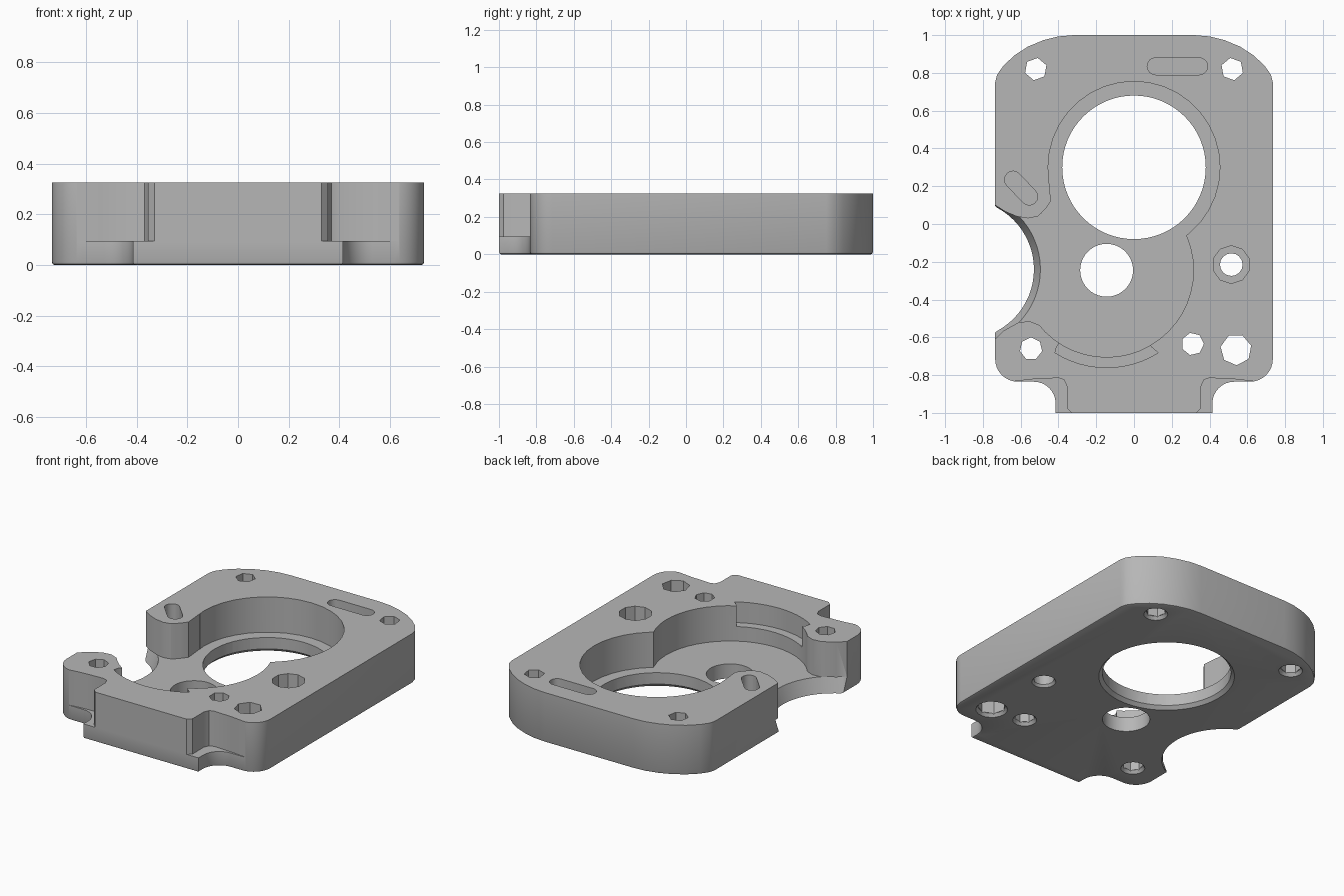
import bpy, bmesh
from math import cos, sin, pi, radians

if "Cube" in bpy.data.objects:
    bpy.data.objects.remove(bpy.data.objects["Cube"])

TOP, FLOOR = 0.325, 0.095

metal = bpy.data.materials.new("plain grey metal")
metal.use_nodes = True
GREY = (0.47, 0.47, 0.47, 1)
metal.diffuse_color = GREY
metal.node_tree.nodes["Principled BSDF"].inputs["Base Color"].default_value = GREY


def arc(x, y, r, a0, a1, n):
    """Points along an arc, angles in degrees."""
    angles = [radians(a0 + (a1 - a0) * i / n) for i in range(n + 1)]
    return [(x + r * cos(a), y + r * sin(a)) for a in angles]


def ring(x, y, r, n, turn=0):
    return arc(x, y, r, turn, turn + 360, n)[:-1]


def prism(name, base, z0, z1, top=None, bevel=0):
    """Solid between a base outline and a matching top outline."""
    bm = bmesh.new()
    low = [bm.verts.new((x, y, z0)) for x, y in base]
    high = [bm.verts.new((x, y, z1)) for x, y in top or base]
    floor = bm.faces.new(low)
    bm.faces.new(high)
    for i in range(len(low)):
        j = (i + 1) % len(low)
        bm.faces.new((low[i], low[j], high[j], high[i]))
    bmesh.ops.recalc_face_normals(bm, faces=bm.faces)
    if bevel:
        bmesh.ops.bevel(bm, geom=list(floor.edges), offset=bevel, segments=2,
                        profile=0.5, affect='EDGES')
    mesh = bpy.data.meshes.new(name)
    bm.to_mesh(mesh)
    bm.free()
    ob = bpy.data.objects.new(name, mesh)
    mesh.materials.append(metal)
    bpy.context.collection.objects.link(ob)
    return ob


def cut(base, z0, z1, top=None):
    """Subtract a prism from the body, then discard it."""
    cutter = prism("cutter", base, z0, z1, top)
    cutter.hide_render = True
    mod = body.modifiers.new("cut", 'BOOLEAN')
    mod.operation = 'DIFFERENCE'
    mod.solver = 'EXACT'
    mod.object = cutter
    bpy.context.view_layer.objects.active = body
    bpy.ops.object.modifier_apply(modifier=mod.name)
    bpy.data.objects.remove(cutter)


def slot(x0, y0, x1, y1, r, turn, depth):
    """Round-ended slot; turn is the direction of its first end cap."""
    pts = arc(x0, y0, r, turn - 90, turn + 90, 8) + arc(x1, y1, r, turn + 90, turn + 270, 8)
    cut(pts, TOP - depth, TOP + 0.1)


# Body outline, right half from front to back, then mirrored
half = [(0.415, -1.0)]
half += arc(0.53, -0.95, 0.115, 180, 90, 8)
half += arc(0.615, -0.715, 0.12, -90, 0, 8)
half += [(0.735, 0.75), (0.725, 0.79), (0.69, 0.84), (0.63, 0.895), (0.56, 0.94),
         (0.48, 0.973), (0.4, 0.993), (0.32, 1.0)]
body = prism("housing_plate", half + [(-x, y) for x, y in reversed(half)],
             0, TOP, bevel=0.012)

# Steps beside the front tab, above the flange
for s in (-1, 1):
    step = [(0.33, -1.1), (0.33, -1.0), (0.355, -0.975), (0.355, -0.86), (0.37, -0.825),
            (0.4, -0.815), (0.54, -0.822), (0.66, -0.836), (0.66, -1.1)]
    cut([(s * x, y) for x, y in step], FLOOR, TOP + 0.1)

# Two overlapping round pockets and the opening to the side
cut(ring(0, 0.3, 0.455, 36), FLOOR, TOP + 0.1)
cut(ring(-0.145, -0.245, 0.46, 48), FLOOR, TOP + 0.1)
cut([(-0.9, 0.16), (-0.735, 0.1), (-0.68, 0.065), (-0.62, 0.04), (-0.56, 0.03),
     (-0.51, 0.04), (-0.475, 0.07), (-0.44, 0.12), (-0.452, 0.25), (-0.3, 0.25),
     (-0.2, -0.25), (-0.3, -0.6), (-0.42, -0.612), (-0.49, -0.54), (-0.55, -0.515),
     (-0.61, -0.52), (-0.69, -0.565), (-0.735, -0.61), (-0.9, -0.7)], FLOOR, TOP + 0.1)

# Sloped scoop through the floor at the side
mid = FLOOR + 0.001
cut(ring(-0.9, -0.24, 0.37, 64), -0.001, mid, ring(-0.9, -0.24, 0.405, 64))

# Curved ledge in the front wall of the pocket
cut(arc(-0.145, -0.245, 0.515, 238, 302, 12) + [(0.09, -0.65), (0.02, -0.5), (-0.3, -0.5), (-0.41, -0.65)],
    0.19, TOP + 0.1)

# Large and small round openings with chamfered lower rims
for x, y, r, n in ((0, 0.3, 0.38, 64), (-0.145, -0.245, 0.14, 40)):
    cut(ring(x, y, r, n), -0.1, FLOOR + 0.1)
cut(ring(0, 0.3, 0.402, 64), -0.001, 0.022, ring(0, 0.3, 0.379, 64))

# Bolt holes: x, y, radius, sides, turn
for x, y, r, n, turn in ((-0.52, 0.82, 0.06, 6, 20), (0.52, 0.82, 0.06, 6, 40),
                         (-0.545, -0.66, 0.06, 7, 90), (0.31, -0.635, 0.06, 7, 0),
                         (0.54, -0.665, 0.083, 7, 15), (0.515, -0.215, 0.06, 16, 0)):
    cut(ring(x, y, r, n, radians(0) + turn), -0.1, TOP + 0.1)
    cut(ring(x, y, r + 0.012, 20), -0.001, 0.02, ring(x, y, r - 0.004, 20))

# Counterbore of the side bolt hole
cut(ring(0.515, -0.215, 0.1, 10, 18), 0.15, TOP + 0.1)

# Blind slots
slot(0.345, 0.835, 0.115, 0.835, 0.045, 0, 0.07)
slot(-0.555, 0.145, -0.64, 0.235, 0.045, -47, 0.12)

# Smooth the curved walls and keep the edges sharp
bpy.ops.object.select_all(action='DESELECT')
body.select_set(True)
bpy.context.view_layer.objects.active = body
bpy.ops.object.shade_smooth_by_angle(angle=radians(28))
